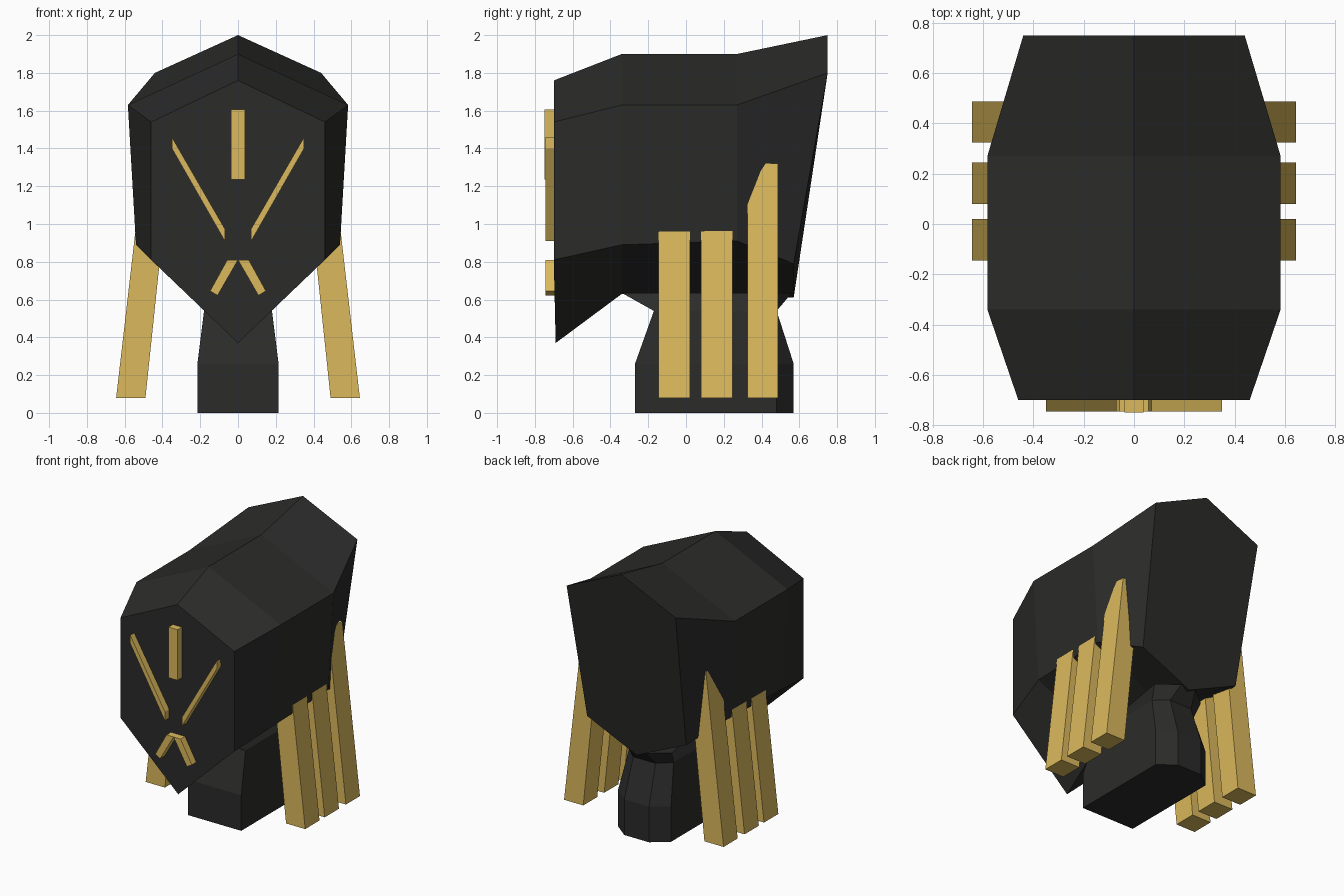
import bpy, bmesh

if "Cube" in bpy.data.objects:
    bpy.data.objects.remove(bpy.data.objects["Cube"])


def material(name, color):
    m = bpy.data.materials.new(name)
    m.diffuse_color = (*color, 1)
    m.use_nodes = True
    m.node_tree.nodes["Principled BSDF"].inputs["Base Color"].default_value = m.diffuse_color
    return m


BLACK = material("charcoal", (0.024, 0.024, 0.023))
GOLD = material("gold", (0.71, 0.485, 0.107))


def loft(name, rings, mat):
    """Skin a list of equal-length point rings and cap both ends."""
    bm = bmesh.new()
    loops = [[bm.verts.new(p) for p in ring] for ring in rings]
    n = len(loops[0])
    for a, b in zip(loops, loops[1:]):
        for i in range(n):
            j = (i + 1) % n
            bm.faces.new((a[i], a[j], b[j], b[i]))
    bm.faces.new(loops[0])
    bm.faces.new(loops[-1])
    bmesh.ops.recalc_face_normals(bm, faces=bm.faces)
    mesh = bpy.data.meshes.new(name)
    bm.to_mesh(mesh)
    bm.free()
    mesh.materials.append(mat)
    ob = bpy.data.objects.new(name, mesh)
    bpy.context.collection.objects.link(ob)
    return ob


# Head: six-sided sections from front to back, as (x, y, z) half outlines
def head_ring(top, shoulder, rim, keel):
    flip = lambda p: (-p[0], p[1], p[2])
    return [top, shoulder, rim, keel, flip(rim), flip(shoulder)]


loft("head", [
    head_ring((0, -.70, 1.76), (.46, -.70, 1.54), (.46, -.70, .81), (0, -.69, .37)),
    head_ring((0, -.34, 1.90), (.583, -.34, 1.63), (.54, -.34, .89), (0, -.34, .63)),
    head_ring((0, .27, 1.90), (.583, .27, 1.63), (.54, .27, .91), (0, .27, .63)),
    head_ring((0, .75, 2.00), (.44, .75, 1.80), (.40, .57, .79), (0, .57, .61)),
], BLACK)


# Neck: six-sided column with chamfered back corners, flaring into the head
def neck_ring(z, front_x, front_y, side_x, side_y, back_x, back_y):
    half = [(front_x, front_y, z), (side_x, side_y, z), (back_x, back_y, z)]
    return half + [(-x, y, z) for x, y, z in reversed(half)]


loft("neck", [
    neck_ring(0, .215, -.27, .215, .48, .10, .57),
    neck_ring(.26, .215, -.27, .215, .48, .10, .57),
    neck_ring(.54, .18, -.17, .18, .40, .09, .48),
    neck_ring(.635, .03, -.34, .20, .45, .06, .56),
], BLACK)

# Hanging side bars, leaning outward and sunk into the head
for side, s in (("right", 1), ("left", -1)):
    for i, (y0, y1) in enumerate([(-.145, .02), (.08, .245), (.325, .487)]):
        outline = [(.49, .08), (.645, .08), (.502, 1.32), (.36, 1.32)]
        loft(f"side_bar_{side}_{i + 1}",
             [[(s * x, y, z) for x, z in outline] for y in (y0, y1)], GOLD)


# Raised face markings
def marking(name, outline, s=1, front=-.745):
    loft(name, [[(s * x, y, z) for x, z in outline] for y in (front, -.69)], GOLD)


marking("brow_bar", [(-.037, 1.235), (.037, 1.235), (.037, 1.605), (-.037, 1.605)], front=-.75)
for side, s in (("right", 1), ("left", -1)):
    marking(f"eye_{side}", [(.35, 1.46), (.35, 1.40), (.07, .91), (.07, .975)], s)
    marking(f"mouth_{side}", [(0, .81), (.057, .81), (.148, .645), (.108, .622)], s)
